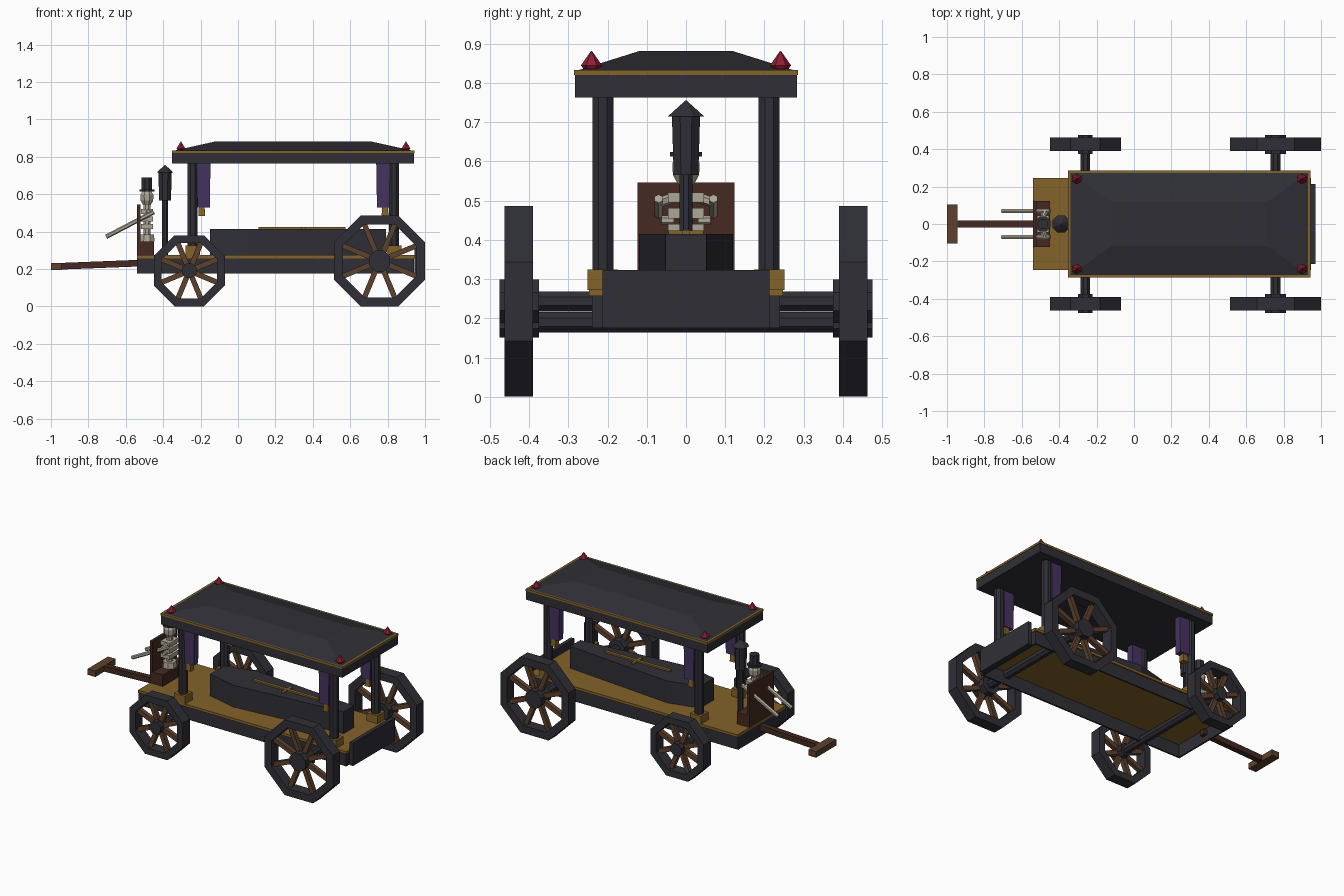
import bpy, bmesh, math
from mathutils import Vector

cube = bpy.data.objects.get("Cube")
if cube:
    bpy.data.objects.remove(cube, do_unlink=True)


def material(name, rgb):
    m = bpy.data.materials.new(name)
    m.use_nodes = True
    m.diffuse_color = (*rgb, 1)
    m.node_tree.nodes["Principled BSDF"].inputs["Base Color"].default_value = (*rgb, 1)
    return m


DARK = material("charcoal paint", (0.028, 0.028, 0.037))
GOLD = material("old gold", (0.23, 0.125, 0.023))
BROWN = material("spoke wood", (0.11, 0.053, 0.025))
SEAT = material("dark red wood", (0.058, 0.023, 0.015))
PURPLE = material("purple cloth", (0.06, 0.034, 0.115))
RED = material("red ornament", (0.27, 0.013, 0.032))
BONE = material("bone", (0.42, 0.39, 0.31))


def loft(name, rings, mat, loop=False):
    """Skin a list of point rings; either cap the ends or join them."""
    bm = bmesh.new()
    rows = [[bm.verts.new(p) for p in ring] for ring in rings]
    n = len(rows[0])
    pairs = list(zip(rows, rows[1:])) + ([(rows[-1], rows[0])] if loop else [])
    for a, b in pairs:
        for i in range(n):
            j = (i + 1) % n
            bm.faces.new((a[i], a[j], b[j], b[i]))
    if not loop:
        bm.faces.new(rows[0])
        bm.faces.new(rows[-1])
    bmesh.ops.recalc_face_normals(bm, faces=bm.faces)
    me = bpy.data.meshes.new(name)
    bm.to_mesh(me)
    bm.free()
    me.materials.append(mat)
    ob = bpy.data.objects.new(name, me)
    bpy.context.collection.objects.link(ob)
    return ob


def rect(x0, x1, y, z):
    return [(x0, -y, z), (x1, -y, z), (x1, y, z), (x0, y, z)]


def box(name, x, y, z, mat):
    rings = [[(x[0], y[0], h), (x[1], y[0], h), (x[1], y[1], h), (x[0], y[1], h)] for h in z]
    return loft(name, rings, mat)


def ring(center, direction, r, n=8):
    """Regular polygon facing a direction, with flats on the axes when n is 4 or 8."""
    q = Vector(direction).to_track_quat('Z', 'Y')
    c = Vector(center)
    angles = [math.tau * (i + 0.5) / n for i in range(n)]
    return [c + q @ Vector((math.cos(a) * r, math.sin(a) * r, 0)) for a in angles]


def rod(name, a, b, r, mat, n=8, r2=None):
    d = Vector(b) - Vector(a)
    return loft(name, [ring(a, d, r, n), ring(b, d, r2 or r, n)], mat)


def turned(name, x, y, profile, mat, n=8):
    """Upright turned part from (radius, height) pairs."""
    return loft(name, [ring((x, y, z), (0, 0, 1), r, n) for r, z in profile], mat)


# Wheels and axles
FLAT = math.cos(math.pi / 8)


def wheel(name, x, apothem, rim, hub, side):
    r, inner = apothem / FLAT, (apothem - rim) / FLAT
    y0, y1 = 0.39 * side, 0.463 * side
    ym = (y0 + y1) / 2
    axis = (0, 1, 0)
    loops = [ring((x, y, apothem), axis, rad) for y, rad in
             ((y0, r), (y1, r), (y1, inner), (y0, inner))]
    loft(name + "_rim", loops, DARK, loop=True)
    rod(name + "_hub", (x, 0.375 * side, apothem), (x, 0.475 * side, apothem), hub, DARK)
    for k in range(8):
        a = math.tau * (k + 0.5) / 8
        d = Vector((math.cos(a), 0, math.sin(a)))
        c = Vector((x, ym, apothem))
        rod(name + "_spoke", c + d * hub * 0.8, c + d * (inner + 0.01), 0.02, BROWN, 4)


for name, x, apothem, rim, hub in (("front", -0.26, 0.19, 0.042, 0.042),
                                   ("rear", 0.757, 0.243, 0.048, 0.06)):
    rod(name + "_axle", (x, -0.38, apothem), (x, 0.38, apothem), 0.028, DARK)
    for side, label in ((1, "left"), (-1, "right")):
        wheel(f"{name}_{label}_wheel", x, apothem, rim, hub, side)

# Deck: open frame below a gold floor, with a tailgate
loft("deck_frame", [rect(-0.54, 0.94, 0.24, 0.175), rect(-0.54, 0.94, 0.24, 0.258),
                    rect(-0.53, 0.93, 0.23, 0.258), rect(-0.53, 0.93, 0.23, 0.175)],
     DARK, loop=True)
loft("deck_floor", [rect(-0.54, 0.945, 0.247, 0.257), rect(-0.54, 0.945, 0.247, 0.274)], GOLD)
box("tailgate", (0.945, 0.97), (-0.213, 0.213), (0.175, 0.323), DARK)

# Canopy roof
loft("roof_fascia", [rect(-0.352, 0.942, 0.283, 0.763), rect(-0.352, 0.942, 0.283, 0.822)], DARK)
loft("roof_trim", [rect(-0.354, 0.944, 0.285, 0.82), rect(-0.354, 0.944, 0.285, 0.833)], GOLD)
loft("roof_top", [rect(-0.345, 0.935, 0.277, 0.832), rect(-0.12, 0.71, 0.118, 0.882)], DARK)

# Posts, curtains and corner ornaments
for side in (1, -1):
    for x, inward in ((-0.242, 1), (0.834, -1)):
        y = 0.212 * side
        turned("post", x, y, [(0.029, 0.27), (0.029, 0.77)], DARK)
        turned("post_base", x, y, [(0.055, 0.272), (0.055, 0.325)], GOLD, 4)
        cx = x + inward * 0.058
        loft("curtain", [[(cx + a * w, y + b * 0.022, z) for a, b in
                          ((-1, -1), (1, -1), (1, 1), (-1, 1))]
                         for w, z in ((0.033, 0.53), (0.037, 0.765))], PURPLE)
        turned("curtain_tassel", cx - inward * 0.01, y, [(0.026, 0.483), (0.022, 0.532)], GOLD, 4)
    for x in (-0.305, 0.898):
        turned("corner_ornament", x, 0.241 * side,
               [(0.012, 0.825), (0.027, 0.845), (0.001, 0.882)], RED, 6)

# Coffin with a cross on the lid
half = ((-0.15, 0.07), (0.05, 0.12), (0.79, 0.052))
plan = list(half) + [(x, -y) for x, y in reversed(half)]
loft("coffin", [[(x, y, z) for x, y in plan] for z in (0.27, 0.415)], DARK)
box("cross_long_bar", (0.11, 0.575), (-0.01, 0.01), (0.412, 0.425), GOLD)
box("cross_short_bar", (0.34, 0.36), (-0.045, 0.045), (0.412, 0.424), GOLD)

# Driver's bench and board
box("bench", (-0.54, -0.45), (-0.124, 0.124), (0.272, 0.348), SEAT)
box("bench_board", (-0.54, -0.522), (-0.124, 0.124), (0.34, 0.546), SEAT)

# Skeleton driver
DX = -0.487
turned("spine", DX, 0, [(0.02, 0.345), (0.02, 0.56)], BONE)
turned("pelvis", DX, 0, [(0.045, 0.348), (0.04, 0.385)], BONE)
for z in (0.415, 0.455, 0.495):
    box("rib", (DX - 0.032, DX + 0.032), (-0.046, 0.046), (z, z + 0.026), BONE)
turned("skull", DX, 0, [(0.022, 0.542), (0.036, 0.565), (0.038, 0.595), (0.026, 0.615)], BONE)
turned("hat_brim", DX, 0, [(0.044, 0.613), (0.044, 0.624)], DARK)
turned("hat_crown", DX, 0, [(0.03, 0.62), (0.03, 0.688)], DARK)
for side in (1, -1):
    y = 0.07 * side
    rod("shoulder_bone", (DX, 0.03 * side, 0.508), (-0.47, y, 0.495), 0.013, BONE, 6)
    rod("long_bone", (-0.45, y, 0.505), (-0.705, y, 0.372), 0.012, BONE, 6)
    rod("hip_bone", (DX, 0.03 * side, 0.45), (DX, 0.062 * side, 0.45), 0.012, BONE, 6)

# Lantern on its pole
turned("lantern_pole", -0.39, 0, [(0.018, 0.27), (0.018, 0.575)], DARK)
turned("lantern_body", -0.39, 0, [(0.034, 0.565), (0.039, 0.72)], DARK)
turned("lantern_cap", -0.39, 0, [(0.05, 0.715), (0.001, 0.756)], DARK)

# Drawbar with a crosspiece
rod("drawbar", (-0.99, 0, 0.213), (-0.51, 0, 0.232), 0.025, SEAT, 4)
box("drawbar_crosspiece", (-1.0, -0.945), (-0.104, 0.104), (0.195, 0.233), BROWN)
